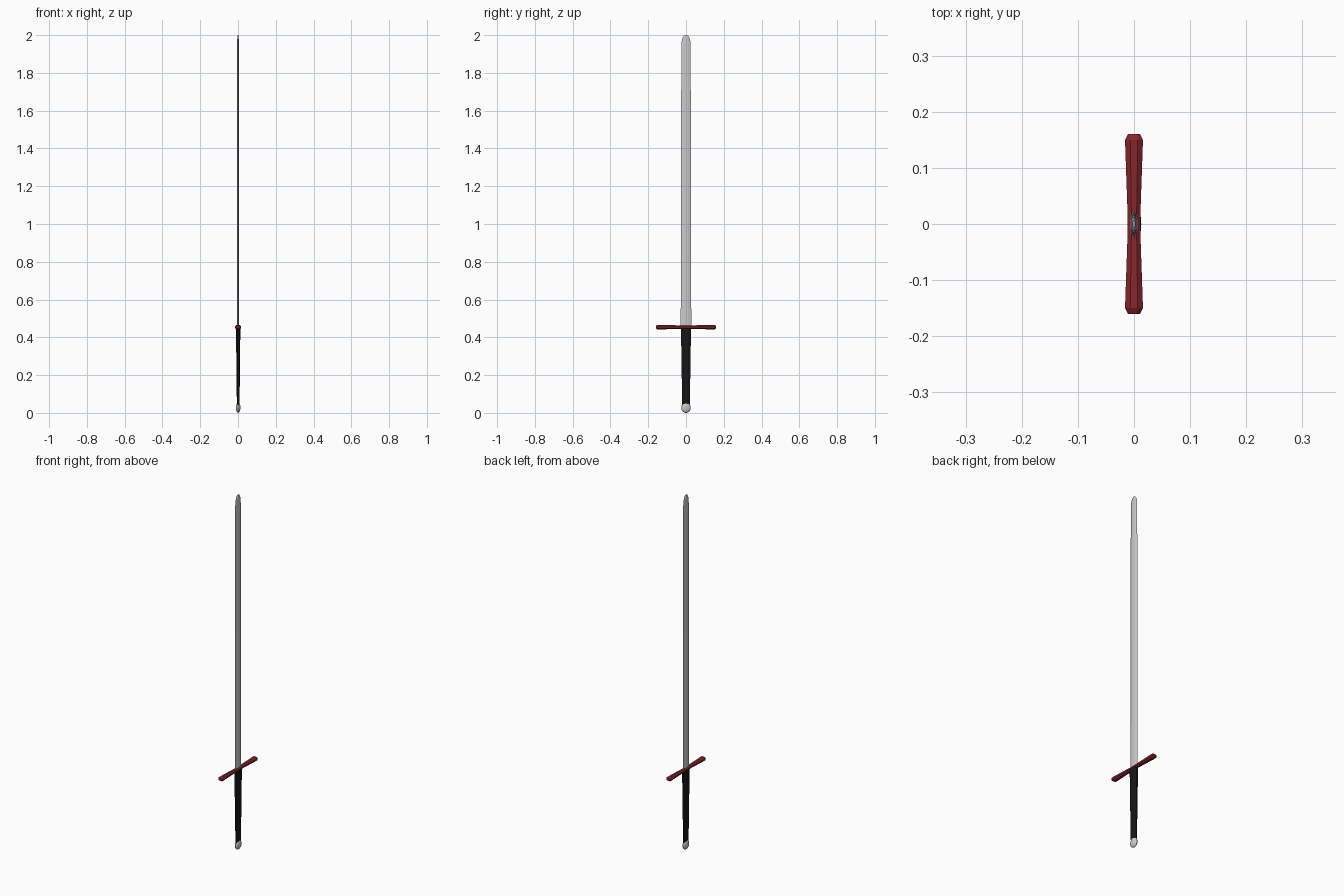
import bpy, bmesh, math
from mathutils import Vector

if "Cube" in bpy.data.objects:
    bpy.data.objects.remove(bpy.data.objects["Cube"])


def material(name, color):
    m = bpy.data.materials.new(name)
    m.diffuse_color = color
    m.use_nodes = True
    m.node_tree.nodes["Principled BSDF"].inputs["Base Color"].default_value = m.diffuse_color
    return m


def loft(name, rings, mat=None):
    """Skin a list of equal-length point rings and cap both ends."""
    bm = bmesh.new()
    vr = [[bm.verts.new(p) for p in ring] for ring in rings]
    n = len(vr[0])
    for a, b in zip(vr, vr[1:]):
        for i in range(n):
            j = (i + 1) % n
            bm.faces.new((a[i], a[j], b[j], b[i]))
    bm.faces.new(vr[0][::-1])
    bm.faces.new(vr[-1])
    bmesh.ops.recalc_face_normals(bm, faces=bm.faces[:])
    me = bpy.data.meshes.new(name)
    bm.to_mesh(me)
    bm.free()
    ob = bpy.data.objects.new(name, me)
    bpy.context.collection.objects.link(ob)
    if mat:
        me.materials.append(mat)
    return ob


def octagon(rx, ry, n=8):
    k = 1 / math.cos(math.pi / n)
    return [(rx * k * math.cos((i + 0.5) * math.tau / n),
             ry * k * math.sin((i + 0.5) * math.tau / n)) for i in range(n)]


red = material("guard_red", (0.25, 0.02, 0.025, 1))
black = material("grip_black", (0.008, 0.008, 0.008, 1))

# Blade: flattened hexagonal section, slight taper, rounded tip
section = [(0, 1), (1, 0.38), (1, -0.38), (0, -1), (-1, -0.38), (-1, 0.38)]
stations = [(0.45, 0.0060, 0.028), (1.20, 0.0052, 0.0265), (1.955, 0.0045, 0.0245),
            (1.975, 0.0042, 0.0215), (1.99, 0.0035, 0.016), (2.0, 0.002, 0.008)]
loft("blade", [[(x * t, y * w, z) for x, y in section] for z, t, w in stations])

# Crossguard: waisted bar with chamfered ends
profile = [(0.16, 0.011, 0.007), (0.15, 0.016, 0.0125), (0.02, 0.0115, 0.009)]
ends = [(-y, a, b) for y, a, b in profile] + profile[::-1]
loft("crossguard", [[(px, y, 0.454 + pz) for px, pz in octagon(a, b)]
                    for y, a, b in ends], red)

# Grip: tapered handle
grip = [(0.035, 0.007, 0.020), (0.24, 0.0095, 0.0235), (0.447, 0.0115, 0.0265)]
loft("grip", [[(x + 0.001, y, z) for x, y in octagon(a, b)] for z, a, b in grip], black)

# Pommel: flattened ball
bpy.ops.mesh.primitive_uv_sphere_add(segments=16, ring_count=10, radius=1,
                                     location=(0.001, 0, 0.0275))
pommel = bpy.context.object
pommel.name = "pommel"
pommel.scale = (0.012, 0.025, 0.0275)
bpy.ops.object.transform_apply(location=False, rotation=False, scale=True)
bpy.ops.object.shade_smooth_by_angle()
